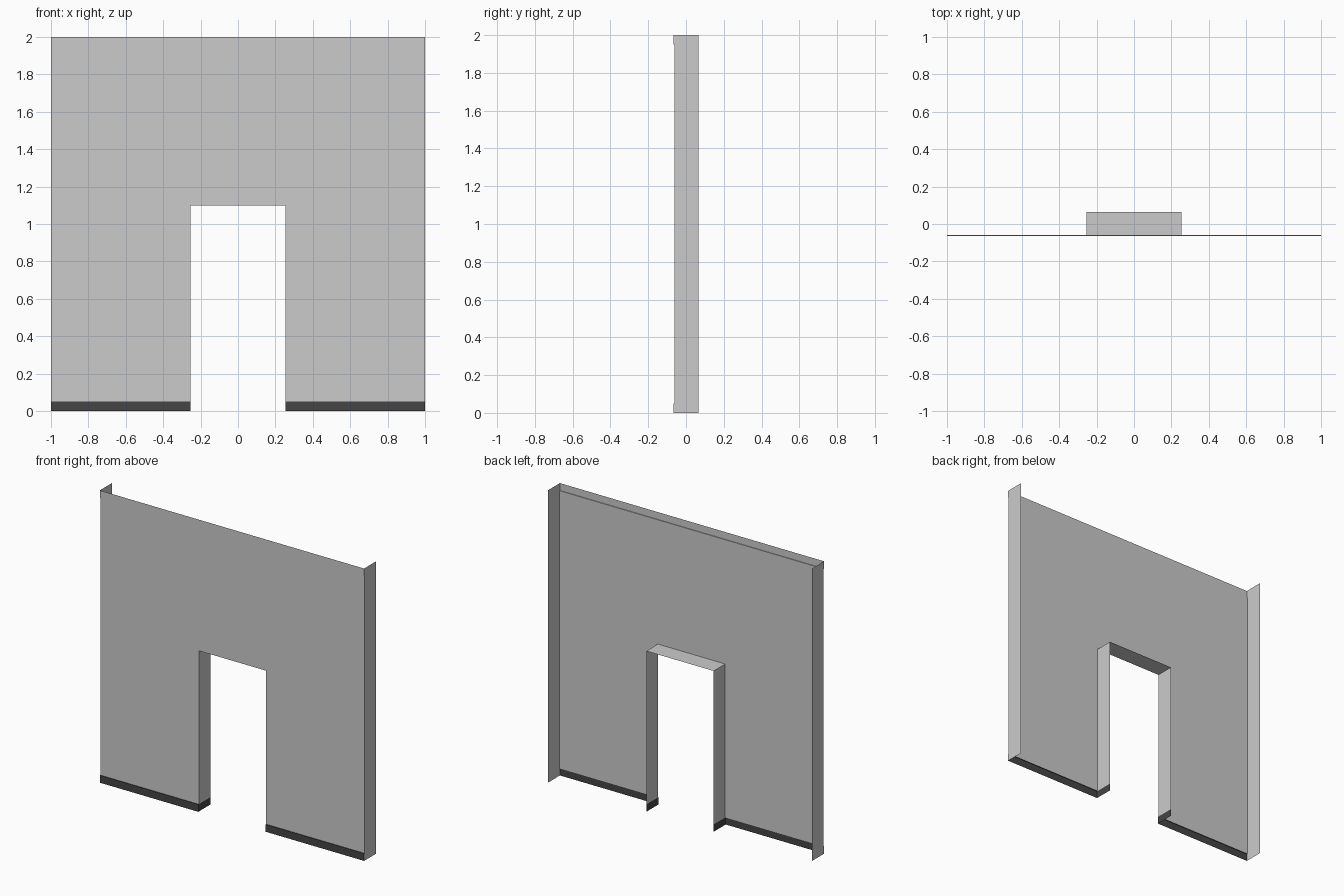
import bpy

if "Cube" in bpy.data.objects:
    bpy.data.objects.remove(bpy.data.objects["Cube"])

HALF, DOOR_X, DOOR_Z = 1.0, 0.255, 1.1      # half width, opening half width, opening height
WALL_Y, LIP_Y, BACK_Y = -0.06, -0.065, 0.065  # wall sheet, raised trims, rear edge
LOW, HIGH, TOP = 0.05, 1.95, 2.0            # skirting top, top trim bottom, wall top


def material(name, value):
    mat = bpy.data.materials.new(name)
    mat.diffuse_color = (value, value, value, 1)
    mat.use_nodes = True
    mat.node_tree.nodes["Principled BSDF"].inputs["Base Color"].default_value = mat.diffuse_color
    return mat


def on_x(x, pts):
    return [(x, y, z) for y, z in pts]


def on_y(y, pts):
    return [(x, y, z) for x, z in pts]


def on_z(z, pts):
    return [(x, y, z) for x, y in pts]


def sheet(name, polygons, mat=None):
    """Open sheet from right-half polygons, mirrored across x = 0."""
    verts, faces = [], []
    for poly in polygons:
        faces.append(range(len(verts), len(verts) + len(poly)))
        verts += poly
    mesh = bpy.data.meshes.new(name)
    mesh.from_pydata(verts, [], [list(f) for f in faces])
    if mat:
        mesh.materials.append(mat)
    obj = bpy.data.objects.new(name, mesh)
    bpy.context.collection.objects.link(obj)
    weld = obj.modifiers.new("Weld", 'WELD')
    weld.merge_threshold = 0.0005
    mirror = obj.modifiers.new("Mirror", 'MIRROR')
    mirror.merge_threshold = 0.0005
    return obj


def rect(a0, a1, b0, b1):
    return [(a0, b0), (a1, b0), (a1, b1), (a0, b1)]


# Front wall sheet around the doorway
sheet("wall_front", [on_y(WALL_Y, [
    (0, DOOR_Z), (DOOR_X, DOOR_Z), (DOOR_X, LOW),
    (HALF, LOW), (HALF, HIGH), (0, HIGH)])])

# Doorway lining: jambs and lintel underside
sheet("door_lining", [
    on_x(DOOR_X, rect(BACK_Y, WALL_Y, LOW, DOOR_Z)),
    on_z(DOOR_Z, rect(0, DOOR_X, BACK_Y, WALL_Y))])

# End caps that follow the trim profile
sheet("end_cap", [on_x(HALF, [
    (LIP_Y, 0), (BACK_Y, 0), (BACK_Y, TOP), (LIP_Y, TOP),
    (LIP_Y, HIGH), (WALL_Y, HIGH), (WALL_Y, LOW), (LIP_Y, LOW)])])

# Raised trim along the top, with its lower lip
sheet("top_trim", [
    on_y(LIP_Y, rect(0, HALF, HIGH, TOP)),
    on_z(HIGH, rect(0, HALF, WALL_Y, LIP_Y))],
    material("trim_grey", 0.55))

# Dark skirting: front, upper lip and return into the doorway
sheet("skirting", [
    on_y(LIP_Y, rect(DOOR_X, HALF, 0, LOW)),
    on_z(LOW, rect(DOOR_X, HALF, LIP_Y, WALL_Y)),
    on_x(DOOR_X, rect(BACK_Y, LIP_Y, 0, LOW))],
    material("skirting_dark", 0.06))
